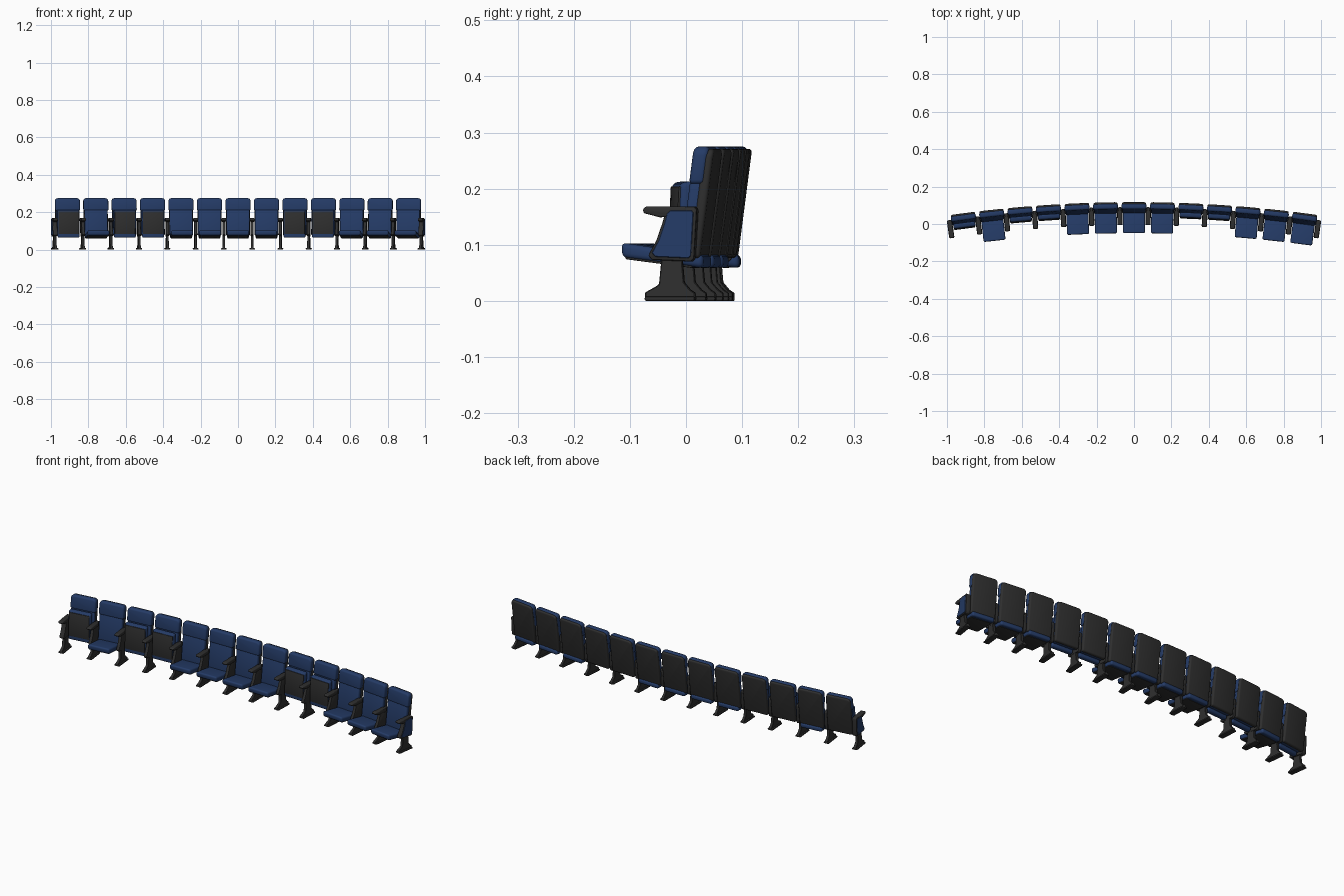
import bpy, bmesh, math
from mathutils import Matrix

if "Cube" in bpy.data.objects:
    bpy.data.objects.remove(bpy.data.objects["Cube"])

R, STEP, COUNT = 6.9, 0.0218, 13          # arc radius, angle per seat, seats
FOLDED = {0, 2, 3, 8, 9}                  # seats with the pad tipped up


def material(name, rgb):
    m = bpy.data.materials.new(name)
    m.diffuse_color = (*rgb, 1)
    m.use_nodes = True
    m.node_tree.nodes["Principled BSDF"].inputs["Base Color"].default_value = m.diffuse_color
    return m


BLUE = material("blue_fabric", (0.018, 0.044, 0.135))
DARK = material("dark_plastic", (0.028, 0.028, 0.028))


def profile_mesh(name, pts, x0, x1, mat, bevel=0.0, segs=3, corner=0.0):
    """Extrude a (y, z) profile from x0 to x1, optionally rounding its edges.
    'corner' first rounds the upper corners as seen from the front."""
    bm = bmesh.new()
    face = bm.faces.new([bm.verts.new((x0, y, z)) for y, z in pts])
    ext = bmesh.ops.extrude_face_region(bm, geom=[face])
    new = [g for g in ext["geom"] if isinstance(g, bmesh.types.BMVert)]
    bmesh.ops.translate(bm, verts=new, vec=(x1 - x0, 0, 0))
    bmesh.ops.recalc_face_normals(bm, faces=bm.faces)
    if corner:
        top = max(z for _, z in pts) - 0.01
        es = [e for e in bm.edges if all(v.co.z > top for v in e.verts)
              and abs(e.verts[0].co.x - e.verts[1].co.x) < 1e-6]
        bmesh.ops.bevel(bm, geom=es, offset=corner, segments=5, profile=0.5,
                        affect='EDGES', clamp_overlap=True)
    if bevel:
        es = [e for e in bm.edges if e.calc_face_angle(0) > math.radians(25)]
        bmesh.ops.bevel(bm, geom=es, offset=bevel, segments=segs, profile=0.5,
                        affect='EDGES', clamp_overlap=True)
    bmesh.ops.recalc_face_normals(bm, faces=bm.faces)
    me = bpy.data.meshes.new(name)
    bm.to_mesh(me)
    bm.free()
    me.materials.append(mat)
    for p in me.polygons:
        p.use_smooth = True
    me.set_sharp_from_angle(angle=math.radians(35))
    return me


def place(me, name, matrix):
    ob = bpy.data.objects.new(name, me)
    bpy.context.collection.objects.link(ob)
    ob.matrix_world = matrix


def on_arc(i):
    t = (i - (COUNT - 1) / 2) * STEP
    return Matrix.Translation((R * math.sin(t), R * math.cos(t) - R, 0)) @ Matrix.Rotation(-t, 4, 'Z')


def back_slab(z0, z1, d0, d1):
    """Leaning slab profile between depths d0 and d1 behind the back's front line."""
    f = lambda z: 0.056 + 0.13 * (z - 0.08)
    return [(f(z0) + d0, z0), (f(z0) + d1, z0), (f(z1) + d1, z1), (f(z1) + d0, z1)]


# Seat back: dark shell, lower cushion, head cushion
shell = profile_mesh("back_shell", back_slab(0.076, 0.271, 0.018, 0.037),
                     -0.065, 0.065, DARK, 0.007, 3, 0.016)
lower = profile_mesh("back_cushion", back_slab(0.08, 0.214, 0.001, 0.026),
                     -0.062, 0.062, BLUE, 0.006)
head = profile_mesh("head_cushion", back_slab(0.208, 0.275, 0.0, 0.028),
                    -0.067, 0.067, BLUE, 0.008, 3, 0.016)

# Seat pad with dark underside, modelled in the lowered position
pad = profile_mesh("seat_pad", [(0.098, 0.058), (0.098, 0.082), (-0.05, 0.104), (-0.048, 0.077)],
                   -0.059, 0.059, BLUE, 0.009, 4)
under = profile_mesh("seat_underside", [(0.078, 0.0585), (0.078, 0.066), (-0.042, 0.082), (-0.042, 0.0742)],
                     -0.055, 0.055, DARK, 0.002, 2)
FOLD = (Matrix.Translation((0, 0.047, 0.064)) @ Matrix.Rotation(math.radians(-85), 4, 'X')
        @ Matrix.Translation((0, -0.098, -0.07)))

# Stand: leg, foot, side panel, armrest
leg = profile_mesh("leg", [(-0.003, 0), (0.087, 0), (0.087, 0.014), (0.078, 0.02), (0.067, 0.033),
                           (0.063, 0.08), (0.027, 0.08), (0.022, 0.03), (0.017, 0.026), (-0.003, 0.015)],
                   -0.007, 0.007, DARK, 0.0015, 1)
foot = profile_mesh("foot", [(-0.003, 0), (0.087, 0), (0.087, 0.008), (-0.003, 0.008)],
                    -0.014, 0.014, DARK, 0.003, 2)
PANEL = [(0.042, 0.168), (0.087, 0.168), (0.091, 0.163), (0.086, 0.076), (0.081, 0.07), (0.01, 0.073),
         (0.003, 0.081), (0.018, 0.108), (0.029, 0.14), (0.035, 0.162)]
INSET = [(0.051 + (y - 0.051) * 0.85, 0.117 + (z - 0.117) * 0.87) for y, z in PANEL]
panel = profile_mesh("side_panel", PANEL, -0.008, 0.008, DARK, 0.002, 2)
end_panel = profile_mesh("end_panel", PANEL, -0.012, 0.012, DARK, 0.003, 2)
inset = {s: profile_mesh("end_panel_fabric", INSET, s * 0.009, s * 0.0135, BLUE, 0.001, 1)
         for s in (-1, 1)}
arm = profile_mesh("armrest", [(-0.007, 0.162), (-0.002, 0.168), (0.072, 0.168), (0.072, 0.15),
                               (0.024, 0.149), (-0.004, 0.156)], -0.013, 0.013, DARK, 0.004, 3)

# Thirteen seats along the arc
for i in range(COUNT):
    m = on_arc(i)
    for me in (shell, lower, head):
        place(me, f"{me.name}_{i}", m)
    tip = m @ FOLD if i in FOLDED else m
    for me in (pad, under):
        place(me, f"{me.name}_{i}", tip)

# Fourteen stands between and outside the seats
for i in range(COUNT + 1):
    m = on_arc(i - 0.5)
    end = -1 if i == 0 else 1 if i == COUNT else 0
    for me in (leg, foot, arm, end_panel if end else panel):
        place(me, f"{me.name}_{i}", m)
    if end:
        place(inset[end], f"end_panel_fabric_{i}", m)
